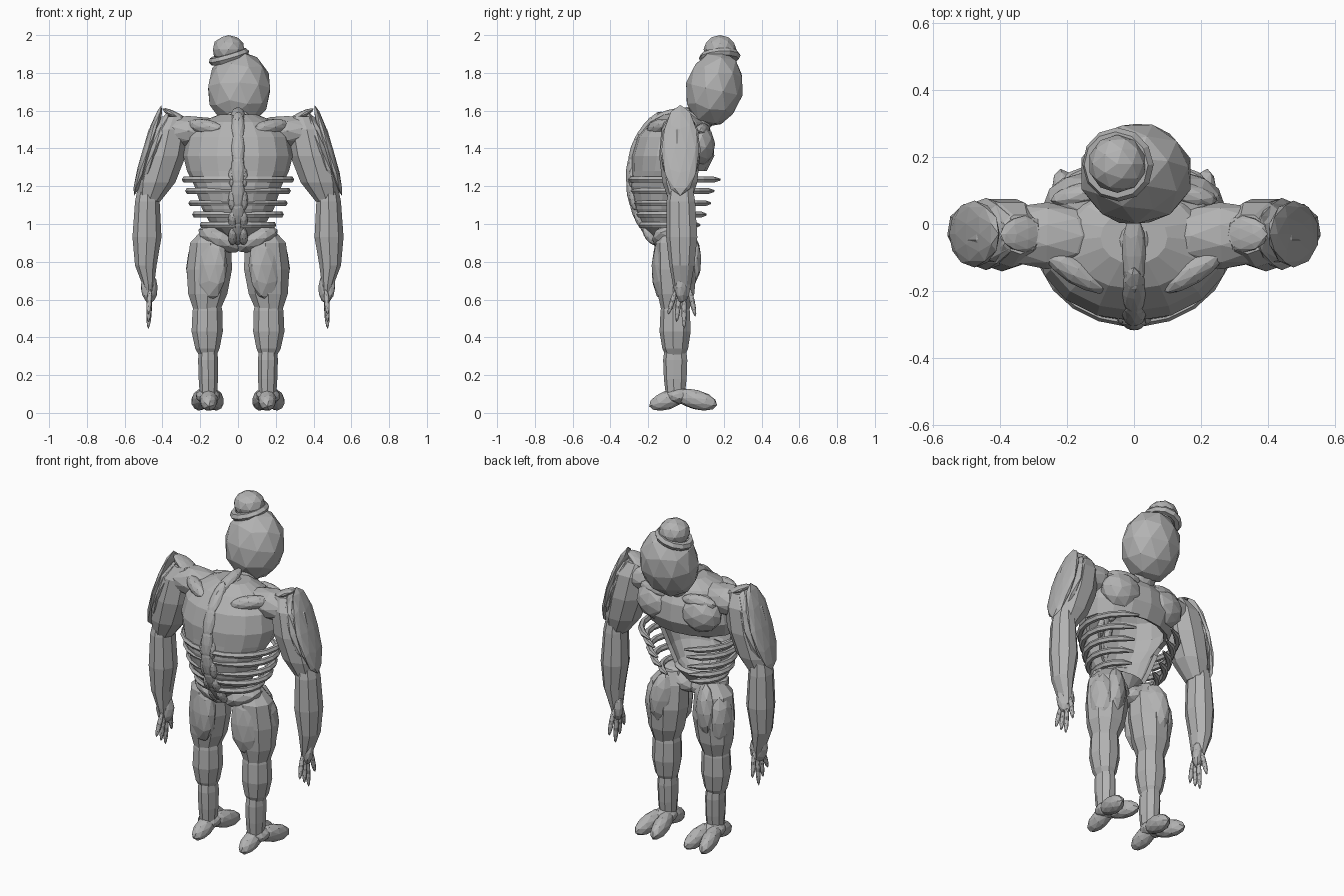
import bpy, bmesh, math
from mathutils import Vector, Matrix

stone = bpy.data.materials.new("plain grey")
stone.diffuse_color = (0.45, 0.45, 0.45, 1)


def add_mesh(name, bm):
    bmesh.ops.recalc_face_normals(bm, faces=bm.faces)
    me = bpy.data.meshes.new(name)
    bm.to_mesh(me)
    bm.free()
    me.materials.append(stone)
    ob = bpy.data.objects.new(name, me)
    bpy.context.collection.objects.link(ob)
    return ob


def pod(name, a, b, rx, ry):
    """Faceted ellipsoid whose long axis runs from a to b."""
    a, b = Vector(a), Vector(b)
    d = b - a
    rot = Vector((0, 0, 1)).rotation_difference(d.normalized()).to_matrix().to_4x4()
    bm = bmesh.new()
    bmesh.ops.create_icosphere(bm, subdivisions=2, radius=1)
    bm.transform(Matrix.Translation((a + b) / 2) @ rot @ Matrix.Diagonal((rx, ry, d.length / 2, 1)))
    return add_mesh(name, bm)


def loft(name, rows, n=9, opening=None):
    """Stack of elliptical rings (z, cx, cy, rx, ry) with an optional rule for removed faces."""
    bm = bmesh.new()
    rings = []
    for z, cx, cy, rx, ry in rows:
        rings.append([bm.verts.new((cx + rx * math.sin(2 * math.pi * i / n),
                                    cy - ry * math.cos(2 * math.pi * i / n), z)) for i in range(n)])
    for r0, r1 in zip(rings, rings[1:]):
        for i in range(n):
            j = (i + 1) % n
            bm.faces.new((r0[i], r0[j], r1[j], r1[i]))
    bm.faces.new(rings[0][::-1])
    bm.faces.new(rings[-1])
    if opening:
        gone = [f for f in bm.faces if opening(f.calc_center_median())]
        bmesh.ops.delete(bm, geom=gone, context='FACES')
    return add_mesh(name, bm)


def tapered_tube(name, pts, radii, depth):
    cu = bpy.data.curves.new(name, 'CURVE')
    cu.dimensions = '3D'
    cu.bevel_depth = depth
    cu.bevel_resolution = 1
    cu.use_fill_caps = True
    sp = cu.splines.new('POLY')
    sp.points.add(len(pts) - 1)
    for p, co, r in zip(sp.points, pts, radii):
        p.co = (*co, 1)
        p.radius = r
    sp.use_smooth = False
    cu.materials.append(stone)
    ob = bpy.data.objects.new(name, cu)
    bpy.context.collection.objects.link(ob)


# hollow torso, open at the belly
torso = loft("torso_shell", [
    (0.92, 0, -0.11, 0.05, 0.06), (0.99, 0, -0.12, 0.14, 0.11), (1.08, 0, -0.13, 0.19, 0.14),
    (1.20, 0, -0.12, 0.23, 0.175), (1.28, 0, -0.09, 0.27, 0.20), (1.36, 0, -0.07, 0.29, 0.22),
    (1.46, 0, -0.06, 0.27, 0.20), (1.54, 0, -0.05, 0.20, 0.145), (1.58, 0, -0.04, 0.10, 0.08)],
    16, lambda c: c.y > -0.09 and 0.98 < c.z < 1.31)
sol = torso.modifiers.new("thickness", 'SOLIDIFY')
sol.thickness = 0.025

# overlapping vertebra ridge along the back
back = [(-0.02, 1.61), (-0.16, 1.56), (-0.245, 1.46), (-0.285, 1.34), (-0.295, 1.22),
        (-0.275, 1.10), (-0.235, 1.01), (-0.17, 0.92)]
for i, (p, q) in enumerate(zip(back, back[1:])):
    dy, dz = (q[0] - p[0]) * 0.35, (q[1] - p[1]) * 0.35
    pod("vertebra", (0, p[0] - dy, p[1] - dz * (i > 0)), (0, q[0] + dy, q[1] + dz), 0.037, 0.028)
    for s in (-1, 1):
        pod("vertebra_side", (s * 0.025, p[0] + 0.01, p[1] - 0.03), (s * 0.03, q[0] + 0.01, q[1] - 0.03), 0.025, 0.025)

# neck, head, cap
pod("neck", (0, 0.02, 1.46), (0, 0.14, 1.66), 0.075, 0.07)
pod("head", (0.0, 0.105, 1.515), (0.012, 0.195, 1.915), 0.172, 0.153)
pod("cap_dome", (-0.05, 0.18, 1.85), (-0.05, 0.18, 2.0), 0.087, 0.087)
bpy.ops.mesh.primitive_torus_add(major_segments=12, minor_segments=6, major_radius=0.088, minor_radius=0.023,
                                 location=(-0.048, 0.178, 1.885), rotation=(0.08, -0.28, 0))
brim = bpy.context.object
brim.name = "cap_brim"
brim.data.materials.append(stone)
brim.data.shade_flat()

for s in (-1, 1):
    # chest and shoulder muscles
    pod("chest_muscle", (s * 0.02, 0.07, 1.42), (s * 0.27, 0.06, 1.42), 0.11, 0.09)
    pod("collar_bone", (s * 0.05, 0.11, 1.50), (s * 0.25, 0.07, 1.49), 0.04, 0.035)
    pod("shoulder_blade", (s * 0.08, -0.20, 1.50), (s * 0.27, -0.08, 1.53), 0.04, 0.04)
    pod("shoulder_bridge", (s * 0.06, -0.04, 1.49), (s * 0.46, -0.03, 1.49), 0.085, 0.10)
    # ribs
    for z, w, tip in ((1.235, 0.28, 0.20), (1.175, 0.262, 0.165), (1.11, 0.245, 0.145),
                      (1.05, 0.225, 0.12), (0.995, 0.185, 0.085)):
        yb = -0.29 + (1.235 - z) * 0.22
        cy = (yb + tip) / 2
        pts, rad = [], []
        for k in range(10):
            a = math.radians(4 + 152 * k / 9)
            pts.append((s * w * math.sin(a), cy - (tip - yb) / 2 * math.cos(a), z))
            rad.append(0.35 if k == 9 else 1)
        tapered_tube("rib", pts, rad, 0.018)
    # arm
    loft("upper_arm", [(1.57, s * 0.34, -0.03, 0.06, 0.06), (1.50, s * 0.365, -0.03, 0.11, 0.10),
                       (1.36, s * 0.395, -0.03, 0.12, 0.112), (1.22, s * 0.435, -0.03, 0.105, 0.095),
                       (1.12, s * 0.47, -0.03, 0.06, 0.06)])
    loft("forearm", [(1.22, s * 0.475, -0.025, 0.05, 0.06), (1.12, s * 0.48, -0.025, 0.066, 0.078),
                     (0.93, s * 0.482, -0.02, 0.078, 0.085), (0.78, s * 0.488, -0.02, 0.058, 0.068),
                     (0.68, s * 0.475, -0.02, 0.032, 0.05), (0.62, s * 0.47, -0.02, 0.02, 0.035)])
    pod("shoulder_plate", (s * 0.405, -0.03, 1.63), (s * 0.55, -0.03, 1.15), 0.028, 0.1)
    pod("shoulder_plate_inner", (s * 0.365, -0.03, 1.60), (s * 0.52, -0.03, 1.18), 0.035, 0.108)
    pod("shoulder_spur", (s * 0.25, -0.03, 1.53), (s * 0.40, -0.03, 1.61), 0.02, 0.055)
    # hand and fingers
    pod("palm", (s * 0.475, -0.015, 0.75), (s * 0.465, -0.02, 0.58), 0.034, 0.05)
    for y0, y1, z0, z1 in ((-0.05, -0.095, 0.66, 0.52), (-0.035, -0.05, 0.64, 0.48),
                           (-0.01, -0.01, 0.63, 0.445), (0.015, 0.05, 0.67, 0.51)):
        pod("finger", (s * 0.465, y0, z0), (s * 0.475, y1, z1), 0.014, 0.014)
    # hips and leg
    pod("hip", (s * -0.02, -0.09, 0.87), (s * 0.21, -0.09, 0.97), 0.06, 0.09)
    loft("thigh", [(0.97, s * 0.13, -0.06, 0.06, 0.06), (0.90, s * 0.145, -0.06, 0.11, 0.10),
                   (0.76, s * 0.152, -0.05, 0.122, 0.112), (0.63, s * 0.16, -0.05, 0.105, 0.10),
                   (0.54, s * 0.165, -0.055, 0.07, 0.075)])
    pod("thigh_back_pad", (s * 0.15, -0.10, 0.97), (s * 0.155, -0.12, 0.59), 0.105, 0.06)
    pod("thigh_side_pad", (s * 0.20, -0.03, 0.93), (s * 0.20, -0.03, 0.60), 0.08, 0.075)
    pod("thigh_front_pad", (s * 0.13, 0.0, 0.97), (s * 0.15, 0.01, 0.66), 0.085, 0.06)
    loft("calf", [(0.63, s * 0.16, -0.055, 0.06, 0.065), (0.54, s * 0.162, -0.055, 0.08, 0.08),
                  (0.43, s * 0.163, -0.055, 0.084, 0.085), (0.34, s * 0.162, -0.055, 0.065, 0.07),
                  (0.30, s * 0.16, -0.055, 0.045, 0.05)])
    loft("shin", [(0.37, s * 0.16, -0.055, 0.045, 0.055), (0.28, s * 0.158, -0.055, 0.054, 0.066),
                  (0.18, s * 0.157, -0.055, 0.052, 0.062), (0.08, s * 0.157, -0.055, 0.045, 0.05)])
    # three-lobed foot
    pod("ankle", (s * 0.16, -0.11, 0.09), (s * 0.16, 0.04, 0.09), 0.065, 0.045)
    pod("heel", (s * 0.155, 0.0, 0.10), (s * 0.155, -0.195, 0.035), 0.048, 0.05)
    pod("toe_inner", (s * 0.14, -0.06, 0.10), (s * 0.105, 0.165, 0.04), 0.045, 0.052)
    pod("toe_outer", (s * 0.175, -0.06, 0.10), (s * 0.22, 0.165, 0.04), 0.045, 0.052)
